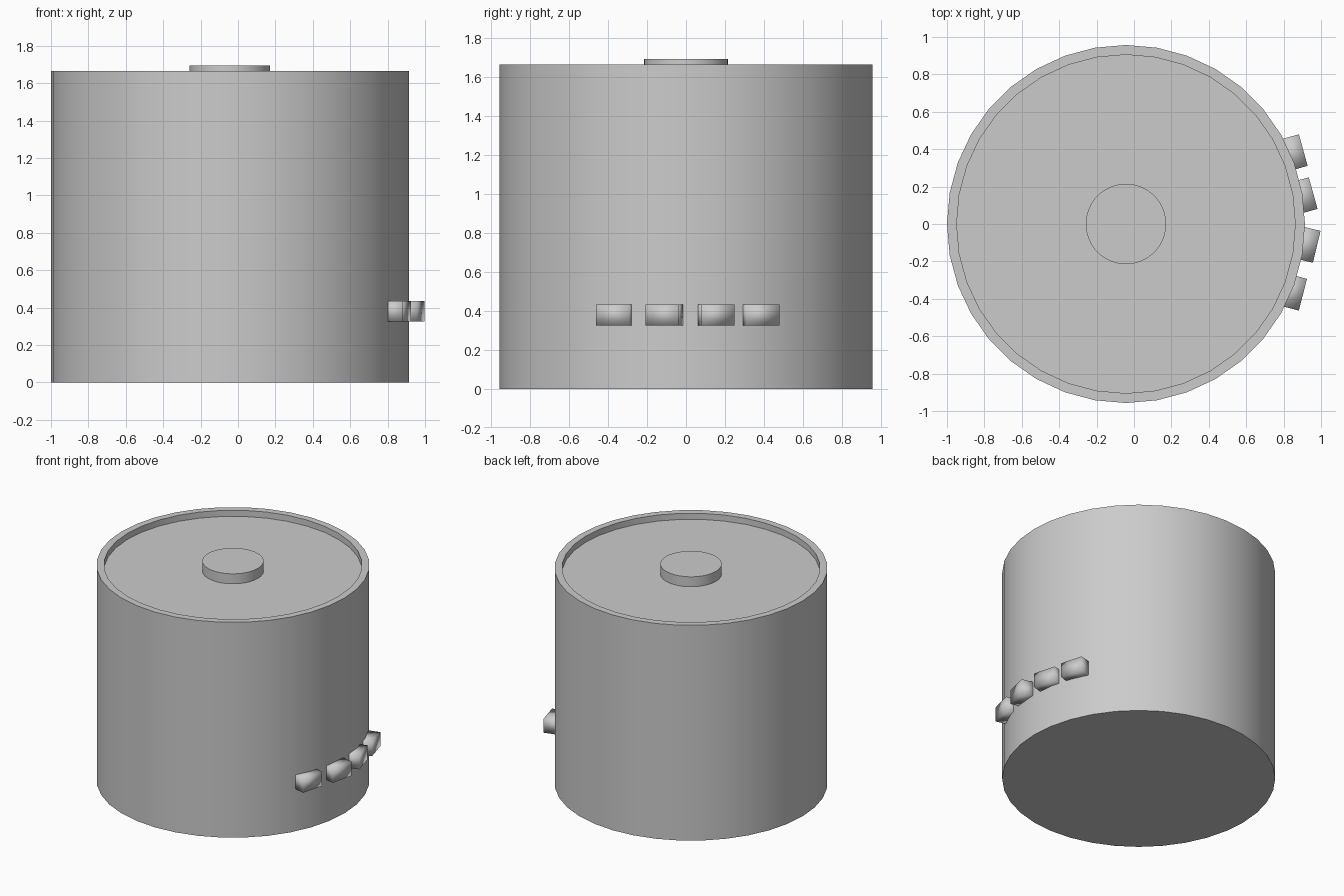
import bpy, bmesh, math
from mathutils import Matrix, Vector

if "Cube" in bpy.data.objects:
    bpy.data.objects.remove(bpy.data.objects["Cube"])

CX = -0.043   # axis of the round body
SIDES = 36


def finish(bm, name):
    bmesh.ops.recalc_face_normals(bm, faces=bm.faces)
    mesh = bpy.data.meshes.new(name)
    bm.to_mesh(mesh)
    bm.free()
    obj = bpy.data.objects.new(name, mesh)
    bpy.context.collection.objects.link(obj)
    return obj


def smooth(obj, degrees):
    bpy.ops.object.select_all(action='DESELECT')
    obj.select_set(True)
    bpy.context.view_layer.objects.active = obj
    bpy.ops.object.shade_smooth_by_angle(angle=math.radians(degrees))


def lathe(name, profile):
    """Stack rings of (radius, z), closing both ends with a flat face."""
    bm = bmesh.new()
    rings = []
    for r, z in profile:
        angles = [2 * math.pi * i / SIDES for i in range(SIDES)]
        rings.append([bm.verts.new((CX + r * math.cos(a), r * math.sin(a), z)) for a in angles])
    for low, high in zip(rings, rings[1:]):
        for i in range(SIDES):
            j = (i + 1) % SIDES
            bm.faces.new((low[i], low[j], high[j], high[i]))
    bm.faces.new(rings[0])
    bm.faces.new(rings[-1])
    smooth(finish(bm, name), 30)


def button(name, x, y, degrees):
    """Small block whose outer face is centred on x, y and turned about z."""
    depth, width, height = 0.12, 0.175, 0.11
    bm = bmesh.new()
    bmesh.ops.create_cube(bm, size=1)
    bmesh.ops.scale(bm, verts=bm.verts, vec=(depth, width, height))
    bmesh.ops.translate(bm, verts=bm.verts, vec=(-depth / 2, 0, 0))
    place = Matrix.Translation(Vector((x, y, 0.38))) @ Matrix.Rotation(math.radians(degrees), 4, 'Z')
    bmesh.ops.transform(bm, matrix=place, verts=bm.verts)
    smooth(finish(bm, name), 180)


# Drum body with raised rim and recessed top
lathe("drum_body", [(0.957, 0), (0.957, 1.665), (0.905, 1.665), (0.905, 1.618)])

# Round knob on the recessed top
lathe("top_knob", [(0.215, 1.61), (0.215, 1.695)])

# Row of four blocks on the right side
for n, (x, y, deg) in enumerate([(0.905, 0.395, 15.5), (0.958, 0.165, 15.5),
                                 (0.977, -0.122, -13.5), (0.903, -0.378, -14.5)]):
    button(f"side_button_{n + 1}", x, y, deg)
